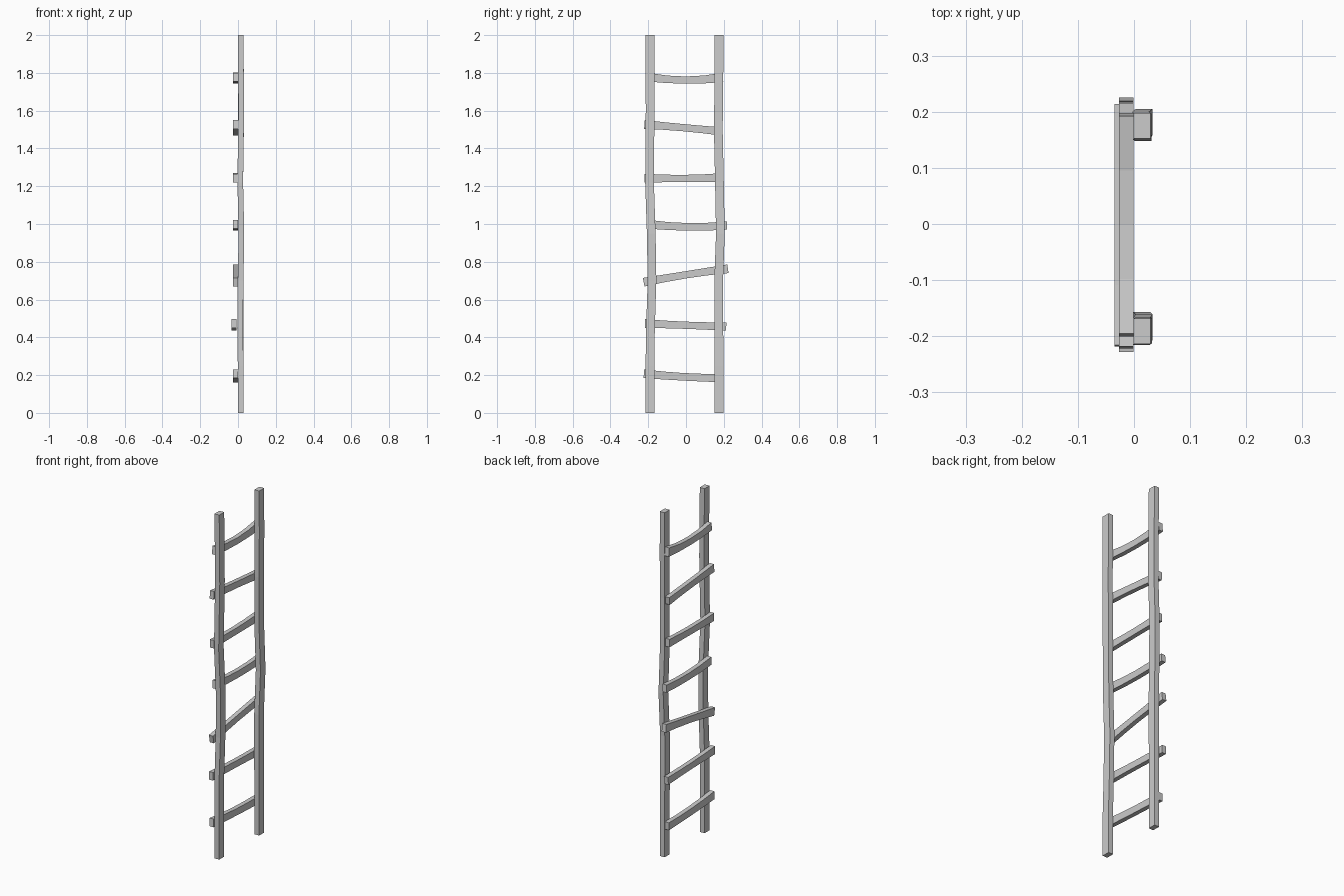
import bpy
from mathutils import Vector

if "Cube" in bpy.data.objects:
    bpy.data.objects.remove(bpy.data.objects["Cube"])


def beam(name, stations, side_axis):
    """Loft a rectangle along (centre, depth in x, width) stations in the ladder plane."""
    pts = [Vector(s[0]) for s in stations]
    verts, faces = [], []
    for i, (p, depth, width) in enumerate(stations):
        tangent = (pts[min(i + 1, len(pts) - 1)] - pts[max(i - 1, 0)]).normalized()
        across = Vector((1, 0, 0)).cross(tangent).normalized()
        if side_axis == 'Y':          # rails are cut level
            across = Vector((0, -1, 0))
        dx = Vector((depth / 2, 0, 0))
        dw = across * width / 2
        c = pts[i]
        verts += [c - dx - dw, c + dx - dw, c + dx + dw, c - dx + dw]
    for i in range(len(pts) - 1):
        a = i * 4
        for k in range(4):
            n = (k + 1) % 4
            faces.append((a + k, a + n, a + 4 + n, a + 4 + k))
    e = len(verts) - 4
    faces += [(3, 2, 1, 0), (e, e + 1, e + 2, e + 3)]
    mesh = bpy.data.meshes.new(name)
    mesh.from_pydata(verts, [], faces)
    import bmesh
    bm = bmesh.new()
    bm.from_mesh(mesh)
    bmesh.ops.recalc_face_normals(bm, faces=bm.faces)
    bm.to_mesh(mesh)
    bm.free()
    obj = bpy.data.objects.new(name, mesh)
    bpy.context.collection.objects.link(obj)
    return obj


# Two wobbly upright rails: (z, x, y)
left = [(0, .014, -.191), (.25, .014, -.191), (.45, .011, -.188), (.7, .014, -.180),
        (.95, .018, -.184), (1.22, .012, -.193), (1.6, .017, -.190), (2, .014, -.191)]
right = [(0, .014, .175), (.25, .014, .175), (.45, .013, .174), (.7, .014, .173),
         (.95, .018, .182), (1.22, .012, .177), (1.5, .016, .171), (1.75, .016, .174), (2, .014, .175)]
for name, path in (("left_rail", left), ("right_rail", right)):
    beam(name, [((x, y, z), .030, .046) for z, x, y in path], 'Y')

# Seven crooked rungs: x centre, y ends, z at left / middle / right, height left / middle / right
rungs = [
    (-.014, -.223, .195, .207, .191, .184, .046, .040, .044),
    (-.022, -.217, .213, .473, .464, .457, .046, .038, .044),
    (-.014, -.224, .222, .692, .731, .763, .046, .038, .046),
    (-.014, -.195, .217, .998, .985, .992, .046, .040, .044),
    (-.014, -.220, .190, 1.243, 1.241, 1.246, .046, .038, .046),
    (-.014, -.220, .190, 1.527, 1.510, 1.490, .046, .038, .044),
    (-.014, -.198, .195, 1.777, 1.762, 1.776, .046, .038, .050),
]
for i, (x, y0, y1, z0, zm, z1, h0, hm, h1) in enumerate(rungs):
    stations = []
    for k in range(5):
        t = k / 4
        w0, wm, w1 = (1 - t) * (1 - 2 * t), 4 * t * (1 - t), t * (2 * t - 1)
        z = w0 * z0 + wm * zm + w1 * z1
        h = w0 * h0 + wm * hm + w1 * h1
        stations.append(((x, y0 + (y1 - y0) * t, z), .026, h))
    beam(f"rung_{i + 1}", stations, 'Z')
